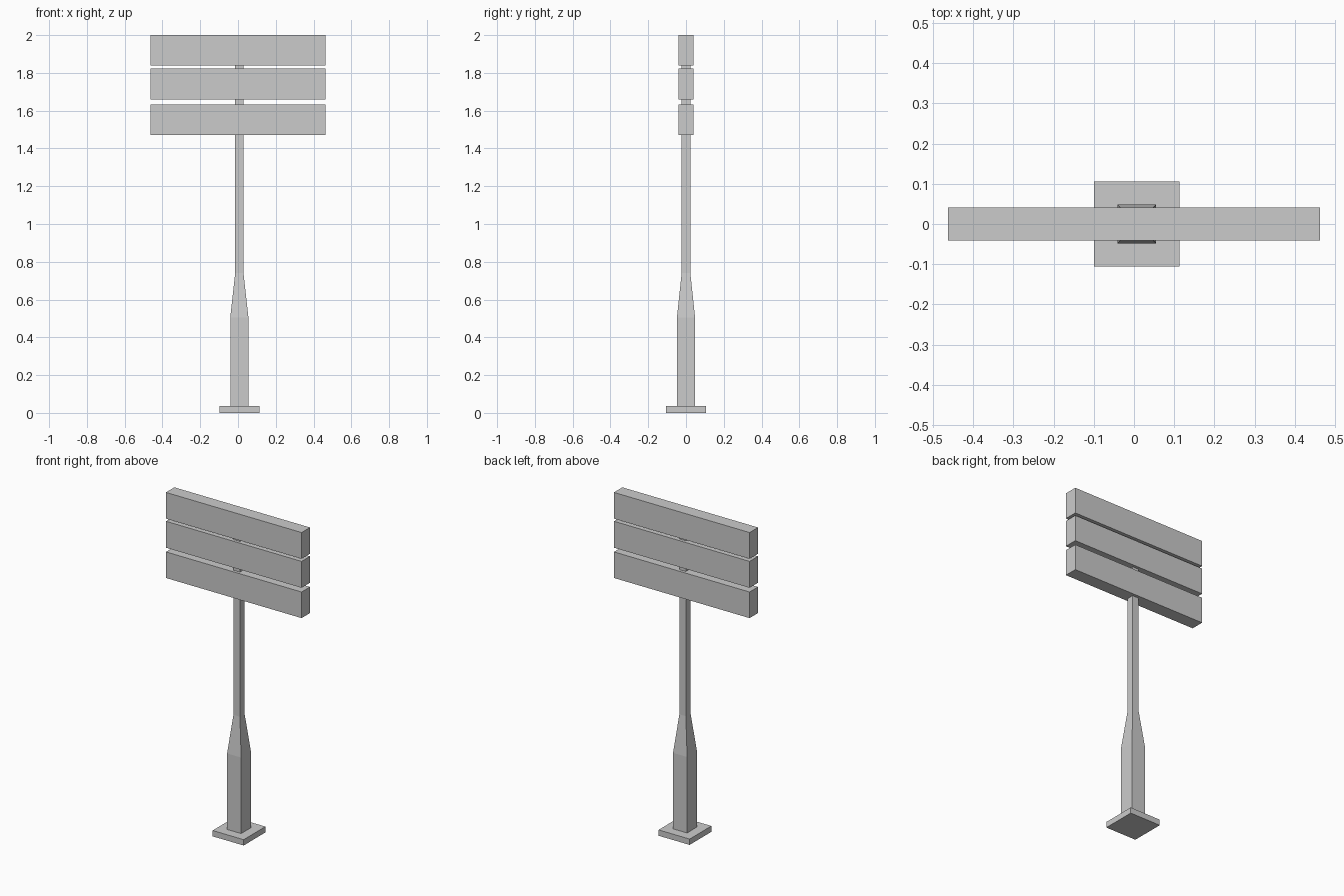
import bpy, bmesh

if "Cube" in bpy.data.objects:
    bpy.data.objects.remove(bpy.data.objects["Cube"])

POST_X = 0.007  # the post sits slightly off the centre of the boards


def loft(name, cx, sections):
    """Closed square-sided solid through (z, half_x, half_y) sections."""
    bm = bmesh.new()
    rings = [[bm.verts.new((cx + sx * hx, sy * hy, z))
              for sx, sy in ((-1, -1), (1, -1), (1, 1), (-1, 1))]
             for z, hx, hy in sections]
    for a, b in zip(rings, rings[1:]):
        for i in range(4):
            j = (i + 1) % 4
            bm.faces.new((a[i], a[j], b[j], b[i]))
    bm.faces.new(rings[0][::-1])
    bm.faces.new(rings[-1])
    mesh = bpy.data.meshes.new(name)
    bm.to_mesh(mesh)
    bm.free()
    obj = bpy.data.objects.new(name, mesh)
    bpy.context.collection.objects.link(obj)
    return obj


# Foot plate
loft("base_plate", POST_X, [(0, 0.106, 0.106), (0.036, 0.106, 0.106)])

# Post: thick lower part, taper, thin upper part running behind the boards
loft("post", POST_X, [(0.03, 0.048, 0.048), (0.505, 0.048, 0.048),
                      (0.74, 0.022, 0.023), (1.93, 0.022, 0.023)])

# Three sign boards
for label, low, high in (("lower", 1.472, 1.633),
                         ("middle", 1.659, 1.822),
                         ("upper", 1.838, 2.0)):
    loft(f"{label}_board", 0, [(low, 0.463, 0.041), (high, 0.463, 0.041)])
